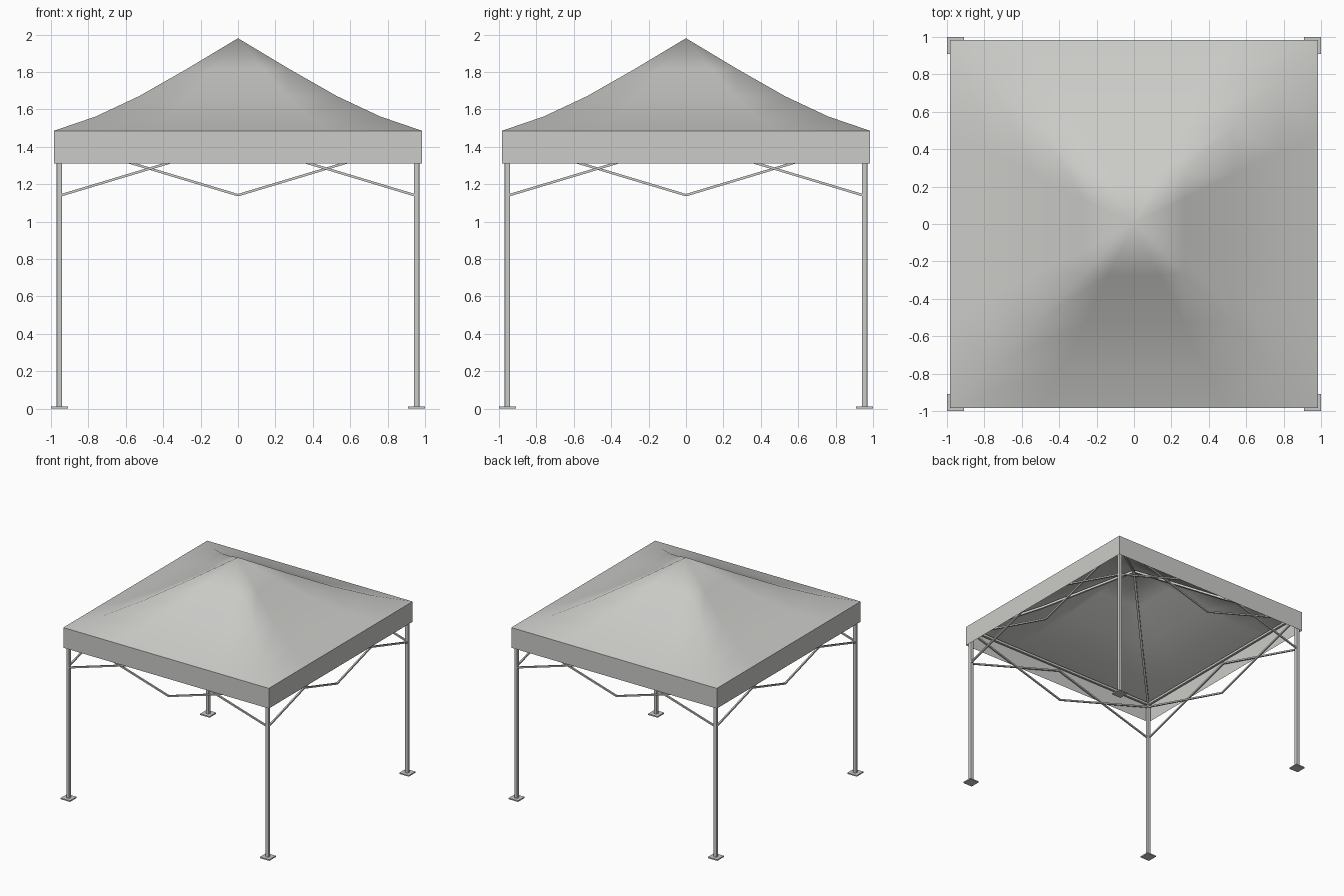
import bpy, bmesh, math
from mathutils import Vector, Matrix

cube = bpy.data.objects.get("Cube")
if cube:
    bpy.data.objects.remove(cube, do_unlink=True)


def material(name, rgb):
    m = bpy.data.materials.new(name)
    m.use_nodes = True
    m.diffuse_color = (*rgb, 1)
    m.node_tree.nodes["Principled BSDF"].inputs["Base Color"].default_value = (*rgb, 1)
    return m


FABRIC = material("light grey fabric", (0.60, 0.60, 0.58))
METAL = material("light grey metal", (0.60, 0.60, 0.59))


def finish(bm, name, mat, smooth=False):
    bmesh.ops.recalc_face_normals(bm, faces=bm.faces)
    mesh = bpy.data.meshes.new(name)
    bm.to_mesh(mesh)
    bm.free()
    mesh.materials.append(mat)
    for p in mesh.polygons:
        p.use_smooth = smooth
    obj = bpy.data.objects.new(name, mesh)
    bpy.context.collection.objects.link(obj)
    return obj


def add_box(bm, center, size):
    bmesh.ops.create_cube(bm, size=1, matrix=Matrix.Translation(center) @ Matrix.Diagonal((*size, 1)))


def add_bar(bm, a, b, width):
    """Square tube between two points."""
    a, b = Vector(a), Vector(b)
    turn = (b - a).to_track_quat('Z', 'Y').to_matrix().to_4x4()
    place = Matrix.Translation((a + b) / 2) @ turn
    bmesh.ops.create_cube(bm, size=1, matrix=place @ Matrix.Diagonal((width, width, (b - a).length, 1)))


def square_ring(bm, half, z, steps):
    """Closed square loop of vertices, each side split into steps."""
    ring = []
    for side in range(4):
        turn = Matrix.Rotation(side * math.pi / 2, 3, 'Z')
        for i in range(steps):
            ring.append(bm.verts.new(turn @ Vector((half * (2 * i / steps - 1), -half, z))))
    return ring


def bridge(bm, low, high):
    n = len(low)
    for i in range(n):
        j = (i + 1) % n
        bm.faces.new((low[i], low[j], high[j], high[i]))


EAVE, EAVE_Z, HEM_Z, PEAK_Z = 0.985, 1.485, 1.31, 1.98
LEG = 0.955
PROFILE = [(EAVE, EAVE_Z), (0.76, 1.562), (0.53, 1.67), (0.27, 1.818)]

# Canopy roof: concave pyramid of square rings
bm = bmesh.new()
rings = [square_ring(bm, d, z, 4) for d, z in PROFILE]
for low, high in zip(rings, rings[1:]):
    bridge(bm, low, high)
peak = bm.verts.new((0, 0, PEAK_Z))
top = rings[-1]
for i in range(len(top)):
    bm.faces.new((top[i], top[(i + 1) % len(top)], peak))
finish(bm, "canopy_roof", FABRIC, smooth=True)

# Valance hanging from the eaves
bm = bmesh.new()
bridge(bm, square_ring(bm, EAVE, HEM_Z, 1), square_ring(bm, EAVE, EAVE_Z, 1))
finish(bm, "valance", FABRIC)

# Legs, foot plates and roof rafters at the four corners
for sy, depth in ((-1, "front"), (1, "back")):
    for sx, side in ((-1, "right"), (1, "left")):
        corner = Vector((sx * LEG, sy * LEG, 0))
        bm = bmesh.new()
        add_box(bm, corner + Vector((0, 0, 0.735)), (0.03, 0.03, 1.46))
        leg = finish(bm, f"{depth}_{side}_leg", METAL)
        bevel = leg.modifiers.new("rounded corners", 'BEVEL')
        bevel.width = 0.006
        bevel.segments = 2

        bm = bmesh.new()
        add_box(bm, corner + Vector((0, 0, 0.005)), (0.09, 0.09, 0.01))
        finish(bm, f"{depth}_{side}_foot_plate", METAL)

        bm = bmesh.new()
        path = [(LEG, EAVE_Z)] + PROFILE[1:] + [(0, PEAK_Z - 0.01)]
        points = [(sx * d, sy * d, z - 0.025) for d, z in path]
        for a, b in zip(points, points[1:]):
            add_bar(bm, a, b, 0.018)
        finish(bm, f"{depth}_{side}_rafter", METAL)

# Scissor trusses and eave rail along each side
LOW, HIGH, INNER = 1.141, 1.425, 0.945
for k, name in enumerate(("front", "left", "back", "right")):
    bm = bmesh.new()
    for s in (-1, 1):
        add_bar(bm, (s * INNER, -LEG - 0.006, LOW), (0, -LEG - 0.006, HIGH), 0.013)
        add_bar(bm, (s * INNER, -LEG + 0.006, HIGH), (0, -LEG + 0.006, LOW), 0.013)
    bm.transform(Matrix.Rotation(k * math.pi / 2, 4, 'Z'))
    finish(bm, f"{name}_scissor_truss", METAL)

    bm = bmesh.new()
    add_bar(bm, (-INNER, -LEG, 1.455), (INNER, -LEG, 1.455), 0.02)
    bm.transform(Matrix.Rotation(k * math.pi / 2, 4, 'Z'))
    finish(bm, f"{name}_eave_rail", METAL)
